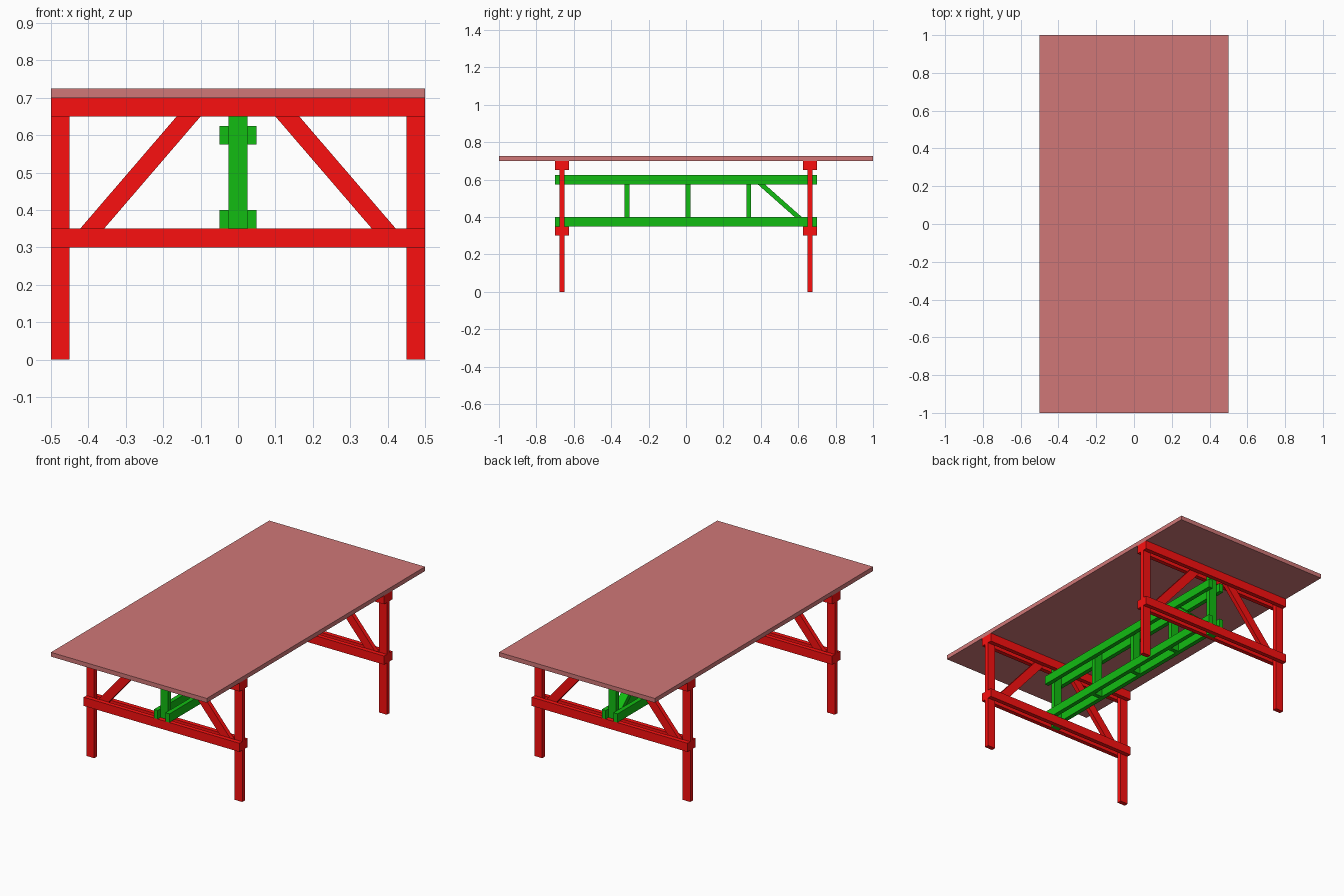
import bpy, bmesh

if "Cube" in bpy.data.objects:
    bpy.data.objects.remove(bpy.data.objects["Cube"])


def material(name, rgb):
    m = bpy.data.materials.new(name)
    m.diffuse_color = (*rgb, 1)
    m.use_nodes = True
    m.node_tree.nodes["Principled BSDF"].inputs["Base Color"].default_value = m.diffuse_color
    return m


TOP = material("faded_rose", (0.63, 0.187, 0.187))
RED = material("red_paint", (0.96, 0.005, 0.005))
GREEN = material("green_paint", (0.006, 0.507, 0.006))


def prism(name, points, extrude, mat):
    """Flat outline pushed along a vector to make a plank."""
    bm = bmesh.new()
    face = bm.faces.new([bm.verts.new(p) for p in points])
    new = bmesh.ops.extrude_face_region(bm, geom=[face])["geom"]
    bmesh.ops.translate(bm, vec=extrude,
                        verts=[v for v in new if isinstance(v, bmesh.types.BMVert)])
    bmesh.ops.recalc_face_normals(bm, faces=bm.faces)
    mesh = bpy.data.meshes.new(name)
    bm.to_mesh(mesh)
    bm.free()
    mesh.materials.append(mat)
    ob = bpy.data.objects.new(name, mesh)
    bpy.context.collection.objects.link(ob)
    return ob


def board(name, x, y, z, mat):
    """Box given by its (low, high) range on each axis."""
    pts = [(x[0], y[0], z[0]), (x[1], y[0], z[0]), (x[1], y[1], z[0]), (x[0], y[1], z[0])]
    return prism(name, pts, (0, 0, z[1] - z[0]), mat)


T = 0.025           # plank thickness
Y = 0.6625          # centre plane of each trestle

# Tabletop
board("tabletop", (-0.5, 0.5), (-1, 1), (0.70, 0.725), TOP)

# Trestles: legs and braces sandwiched between paired rails
for end, side in (("front", -1), ("back", 1)):
    yc = side * Y
    mid = (yc - T / 2, yc + T / 2)
    for hand, s in (("left", -1), ("right", 1)):
        board(f"{end}_{hand}_leg", sorted((s * 0.45, s * 0.5)), mid, (0, 0.70), RED)
        at = lambda x, z: (s * (x - (z - 0.35) * 0.86), mid[0], z)
        prism(f"{end}_{hand}_brace",
              [at(0.358, 0.32), at(0.422, 0.32), at(0.422, 0.69), at(0.358, 0.69)],
              (0, T, 0), RED)
    for level, z in (("lower", 0.30), ("upper", 0.65)):
        for face, o in (("outer", side), ("inner", -side)):
            y = yc + o * T
            board(f"{end}_{level}_{face}_rail", (-0.5, 0.5),
                  (y - T / 2, y + T / 2), (z, z + 0.05), RED)
    # Stretcher end post, held between the trestle rails
    board(f"{end}_stretcher_post", (-T, T), mid, (0.30, 0.70), GREEN)

# Stretcher: two pairs of long rails
for level, z in (("lower", 0.35), ("upper", 0.575)):
    for hand, x in (("left", -0.05), ("right", T)):
        board(f"stretcher_{level}_{hand}_rail", (x, x + T), (-0.70, 0.70), (z, z + 0.05), GREEN)

# Stretcher spacers and the single diagonal brace
for i, y in enumerate((-0.315, 0.011, 0.336)):
    board(f"stretcher_spacer_{i + 1}", (-T, T), (y - T / 2, y + T / 2), (0.35, 0.625), GREEN)
slant = lambda y, z: (-T, y + (0.575 - z) * 1.13, z)
prism("stretcher_brace",
      [slant(0.383, 0.36), slant(0.421, 0.36), slant(0.421, 0.61), slant(0.383, 0.61)],
      (2 * T, 0, 0), GREEN)
